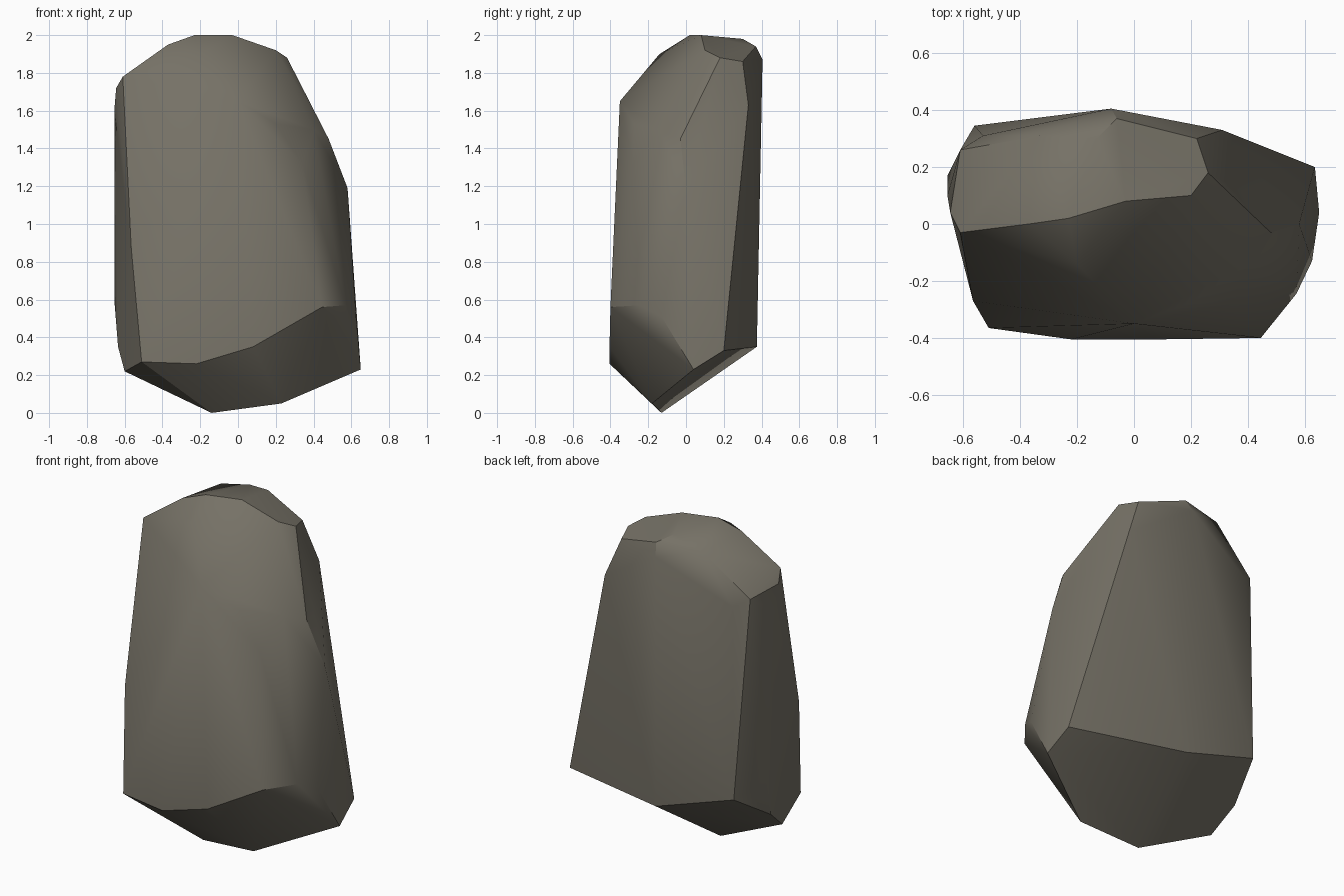
import bpy, bmesh, math

if "Cube" in bpy.data.objects:
    bpy.data.objects.remove(bpy.data.objects["Cube"])

# Chiselled corners of the boulder, grouped in rings from crown to foot
crown = [(-.23, .02, 2), (-.03, .08, 2), (-.13, .30, 1.98), (-.06, .37, 1.94), (-.08, .405, 1.87),
         (-.37, 0, 1.95), (-.33, .31, 1.93), (.20, .1, 1.92), (.26, .18, 1.88), (.22, .30, 1.86)]
shoulder = [(-.61, -.03, 1.78), (-.645, .04, 1.72), (-.61, .26, 1.70), (-.53, .31, 1.65),
            (-.20, -.14, 1.90), (0, -.35, 1.65), (.20, -.275, 1.53), (.34, -.28, 1.32),
            (.40, -.14, 1.50), (.48, -.03, 1.45), (.31, .33, 1.63)]
waist = [(-.655, .10, 1.6), (-.655, .17, .6), (-.565, -.27, .87), (.58, .0, 1.19)]
skirt = [(-.51, -.365, .27), (-.22, -.405, .26), (.08, -.405, .35), (.445, -.40, .56),
         (.57, -.245, .57), (.625, -.13, .51), (.65, .04, .23), (.635, .20, .33),
         (-.06, .375, .35), (-.56, .345, .51), (-.635, .10, .35)]
foot = [(-.60, -.06, .22), (-.14, -.13, 0), (.23, -.18, .05)]

# Boulder: convex hull around the corners
bm = bmesh.new()
for p in crown + shoulder + waist + skirt + foot:
    bm.verts.new(p)
res = bmesh.ops.convex_hull(bm, input=bm.verts[:])
loose = [v for v in bm.verts if not v.link_faces]
bmesh.ops.delete(bm, geom=loose, context='VERTS')
bmesh.ops.dissolve_limit(bm, angle_limit=math.radians(2), verts=bm.verts[:], edges=bm.edges[:])
bmesh.ops.recalc_face_normals(bm, faces=bm.faces[:])
mesh = bpy.data.meshes.new("boulder")
bm.to_mesh(mesh)
bm.free()
rock = bpy.data.objects.new("boulder", mesh)
bpy.context.collection.objects.link(rock)

# Warm grey stone
stone = bpy.data.materials.new("warm_grey_stone")
stone.diffuse_color = (0.18, 0.166, 0.133, 1)
stone.use_nodes = True
stone.node_tree.nodes["Principled BSDF"].inputs["Base Color"].default_value = stone.diffuse_color
mesh.materials.append(stone)

bpy.context.view_layer.objects.active = rock
rock.select_set(True)
bpy.ops.object.shade_smooth_by_angle(angle=math.radians(30))
